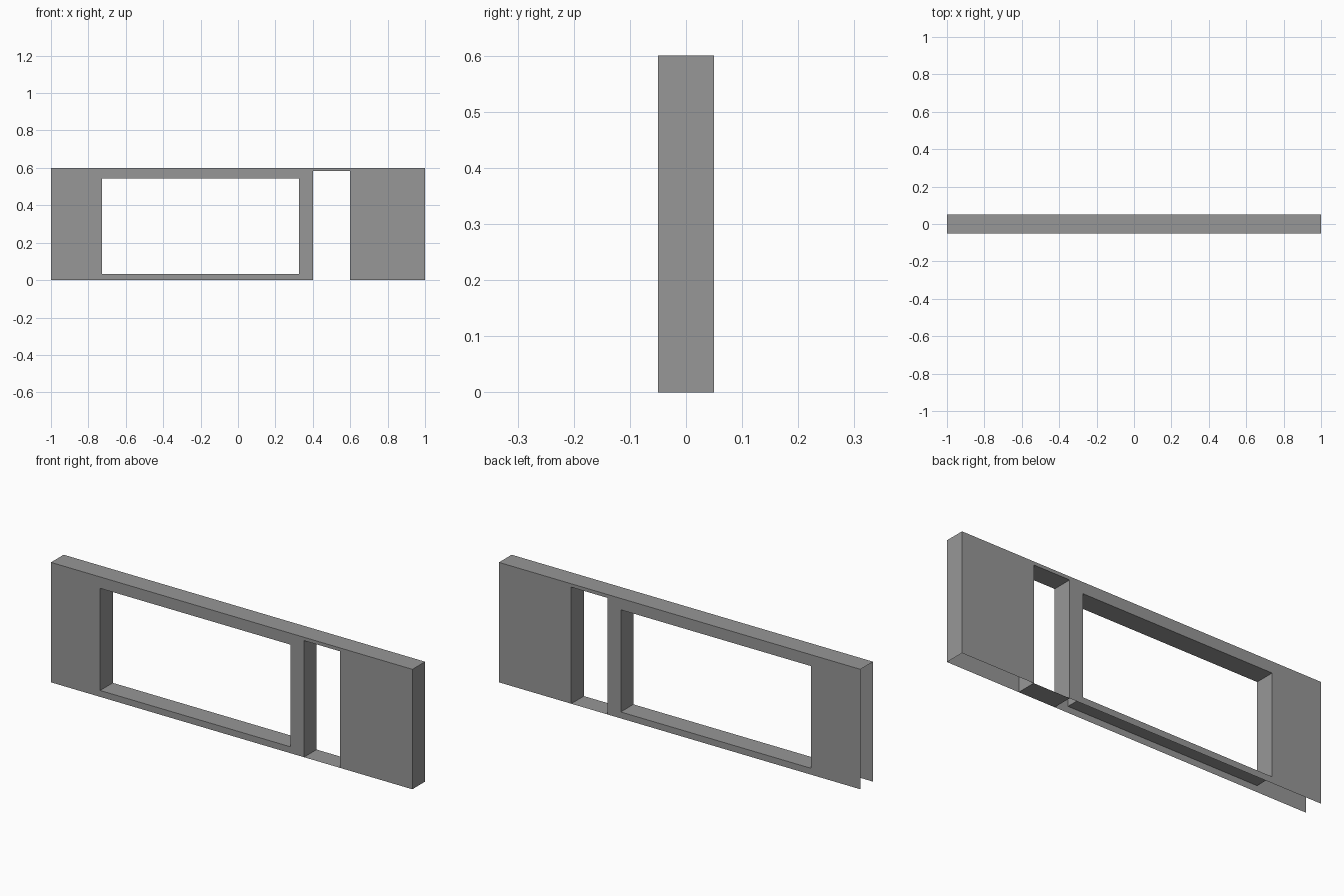
import bpy
import bmesh

cube = bpy.data.objects.get("Cube")
if cube:
    bpy.data.objects.remove(cube, do_unlink=True)

# One plain grey
grey = bpy.data.materials.new("wall grey")
grey.use_nodes = True
colour = (0.31, 0.31, 0.31, 1)
grey.diffuse_color = colour
grey.node_tree.nodes["Principled BSDF"].inputs["Base Color"].default_value = colour

# Main sizes
HALF_LENGTH, HEIGHT, HALF_DEPTH = 1.0, 0.6, 0.05
WINDOW = (-0.728, 0.326, 0.032, 0.543)   # left, right, bottom, top
DOOR = (0.4, 0.6, 0.0, 0.583)


def finish(name, bm):
    mesh = bpy.data.meshes.new(name)
    bm.to_mesh(mesh)
    bm.free()
    mesh.materials.append(grey)
    obj = bpy.data.objects.new(name, mesh)
    bpy.context.collection.objects.link(obj)


def inside(x, z, opening):
    left, right, bottom, top = opening
    return left < x < right and bottom < z < top


def panel(name, y):
    """Flat wall sheet with the openings left out."""
    bm = bmesh.new()
    xs = sorted({-HALF_LENGTH, HALF_LENGTH, *WINDOW[:2], *DOOR[:2]})
    zs = sorted({0.0, HEIGHT, *WINDOW[2:], *DOOR[2:]})
    for x0, x1 in zip(xs, xs[1:]):
        for z0, z1 in zip(zs, zs[1:]):
            mid = ((x0 + x1) / 2, (z0 + z1) / 2)
            if inside(*mid, WINDOW) or inside(*mid, DOOR):
                continue
            corners = [(x0, z0), (x1, z0), (x1, z1), (x0, z1)]
            if y > 0:
                corners.reverse()
            bm.faces.new([bm.verts.new((x, y, z)) for x, z in corners])
    bmesh.ops.remove_doubles(bm, verts=bm.verts, dist=0.0001)
    finish(name, bm)


def band(name, path, closed=False):
    """Strip of quads following a path across the wall depth."""
    bm = bmesh.new()
    pairs = [[bm.verts.new((x, y, z)) for y in (-HALF_DEPTH, HALF_DEPTH)]
             for x, z in path]
    following = pairs[1:] + (pairs[:1] if closed else [])
    for (a, b), (c, d) in zip(pairs, following):
        bm.faces.new((a, c, d, b))
    finish(name, bm)


def reveal(name, opening):
    left, right, bottom, top = opening
    band(name, [(left, bottom), (right, bottom), (right, top), (left, top)], True)


# Hollow wall: two sheets, top and one end closed, underside and other end open
panel("front_panel", -HALF_DEPTH)
panel("back_panel", HALF_DEPTH)
band("top_and_end_cap", [(-HALF_LENGTH, HEIGHT), (HALF_LENGTH, HEIGHT), (HALF_LENGTH, 0)])

# Linings of the openings
reveal("window_reveal", WINDOW)
reveal("door_reveal", DOOR)
